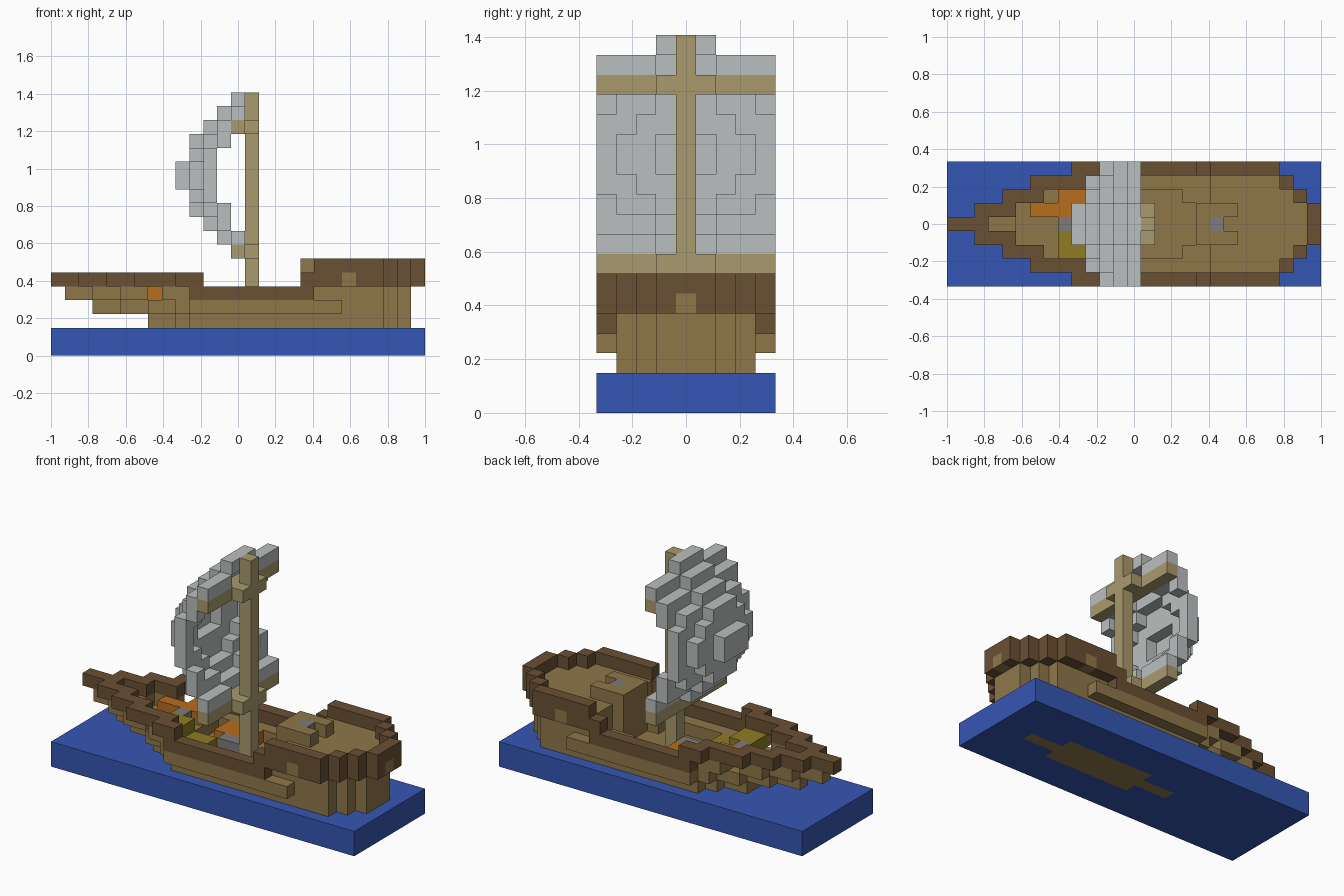
import bpy, bmesh
from mathutils import Vector

if "Cube" in bpy.data.objects:
    bpy.data.objects.remove(bpy.data.objects["Cube"])

NX, NY = 27, 9
MID = NY // 2
UNIT = 2 / NX
cells = {}      # grid position -> part name
parts = {}      # part name -> material


def linear(c):
    return c / 12.92 if c <= 0.04045 else ((c + 0.055) / 1.055) ** 2.4


def paint(name, hex_code):
    mat = bpy.data.materials.new(name)
    mat.use_nodes = True
    rgba = [linear(v / 255) for v in bytes.fromhex(hex_code)] + [1]
    mat.diffuse_color = rgba
    mat.node_tree.nodes["Principled BSDF"].inputs["Base Color"].default_value = rgba
    return mat


sea_blue = paint("sea blue", "3556B3")
plank = paint("plank brown", "8F774A")
dark_wood = paint("dark wood", "6A5034")
spar = paint("pale spar wood", "A99B6D")
cloth = paint("sail cloth", "BBBFBF")
orange = paint("cargo orange", "B76D20")
yellow = paint("cargo yellow", "8F7B22")
grey = paint("iron grey", "7D7C7A")


def block(part, mat, xs, ys, zs):
    """Fill an inclusive range of grid cells."""
    parts[part] = mat
    for i in range(xs[0], xs[1] + 1):
        for j in range(ys[0], ys[1] + 1):
            for k in range(zs[0], zs[1] + 1):
                cells[i, j, k] = part


def pair(part, mat, d, xs, zs):
    """Fill two matching rows at distance d either side of the centre line."""
    for j in {MID - d, MID + d}:
        block(part, mat, xs, (j, j), zs)


def carve(xs, d, k):
    for i in range(xs[0], xs[1] + 1):
        for j in range(MID - d, MID + d + 1):
            cells.pop((i, j, k), None)


# Sea slab with the keel set into it
block("sea", sea_blue, (0, NX - 1), (0, NY - 1), (0, 1))
pair("keel", plank, 0, (10, 23), (0, 1))
pair("keel", plank, 1, (13, 20), (0, 1))

# Hull layers, each listed by bow start from the centre row outwards
STERN = (25, 25, 24, 23)
for k, bow in {2: (7, 7, 9, 10), 3: (3, 5, 7, 9), 4: (1, 3, 5, 8)}.items():
    for d, start in enumerate(bow):
        pair("hull", plank, d, (start, STERN[d]), (k, k))

# Open hold and bow well
carve((10, 16), 2, 3)
carve((17, 17), 1, 3)
carve((5, 9), 1, 4)
carve((7, 9), 2, 4)
carve((10, 18), 3, 4)

# Side fenders and raised stern deck
pair("fender", plank, 4, (10, 20), (3, 3))
for d, end in enumerate(STERN):
    pair("stern_deck", plank, d, (19, end), (5, 5))

# Rails: stepped bow, low waist, high stern
for d, span in enumerate([(0, 2), (2, 4), (4, 6), (6, 9), (9, 10)]):
    pair("bow_rail", dark_wood, d, span, (5, 5))
pair("waist_rail", dark_wood, 4, (10, 18), (4, 4))
pair("stern_rail", dark_wood, 4, (18, 18), (5, 5))
for d, span in enumerate([(26, 26), (26, 26), (25, 25), (24, 24), (19, 23)]):
    pair("stern_rail", dark_wood, d, span, (5, 6))
pair("rail_port", plank, 4, (21, 21), (5, 5))
pair("rail_port", plank, 0, (26, 26), (5, 5))

# Cabin with a doorway and iron hatch
block("cabin", plank, (18, 20), (3, 5), (6, 6))
block("cabin", plank, (18, 18), (3, 5), (3, 5))
carve((20, 20), 0, 6)
block("cabin_hatch", grey, (19, 19), (4, 4), (6, 6))

# Cargo in the bow well and hold
block("orange_cargo", orange, (6, 9), (5, 5), (4, 4))
block("orange_cargo", orange, (8, 9), (6, 6), (4, 4))
block("orange_cargo", orange, (11, 13), (5, 6), (3, 3))
block("yellow_cargo", yellow, (8, 9), (2, 3), (4, 4))
block("yellow_cargo", yellow, (10, 11), (2, 3), (3, 3))
block("grey_cargo", grey, (8, 8), (4, 4), (4, 4))
block("grey_cargo", grey, (12, 13), (4, 4), (3, 3))

# Billowing sail, mirrored about its middle height
BILLOW = [(9, 9, 10, 10, 11), (10, 10, 10, 11, 11), (10, 10, 11, 11, 12),
          (11, 11, 12, 12, 12), (12, 12, 13, 13, 13), (13, 13)]
for m, row in enumerate(BILLOW):
    for d, i in enumerate(row):
        for k in (12 - m, 13 + m):
            pair("sail", cloth, d, (i, i), (k, k))

# Mast and yards
block("mast", spar, (14, 14), (4, 4), (3, 18))
for k in (7, 16):
    block("yards", spar, (13, 13), (0, NY - 1), (k, k))
    pair("yards", spar, 1, (14, 14), (k, k))


def build(part, mat):
    """Make the exposed faces of one part into an object."""
    bm = bmesh.new()
    for cell in [c for c, p in cells.items() if p == part]:
        centre = Vector(cell) + Vector((0.5 - NX / 2, 0.5 - NY / 2, 0.5))
        for axis in range(3):
            for sign in (-1, 1):
                near = list(cell)
                near[axis] += sign
                if tuple(near) in cells:
                    continue
                n, u, v = Vector(), Vector(), Vector()
                n[axis], u[(axis + 1) % 3], v[(axis + 2) % 3] = sign / 2, sign / 2, 0.5
                ring = (-u - v, u - v, u + v, v - u)
                bm.faces.new([bm.verts.new((centre + n + c) * UNIT) for c in ring])
    bmesh.ops.remove_doubles(bm, verts=bm.verts, dist=UNIT / 100)
    mesh = bpy.data.meshes.new(part)
    bm.to_mesh(mesh)
    bm.free()
    mesh.materials.append(mat)
    bpy.context.collection.objects.link(bpy.data.objects.new(part, mesh))


for part, mat in parts.items():
    build(part, mat)
